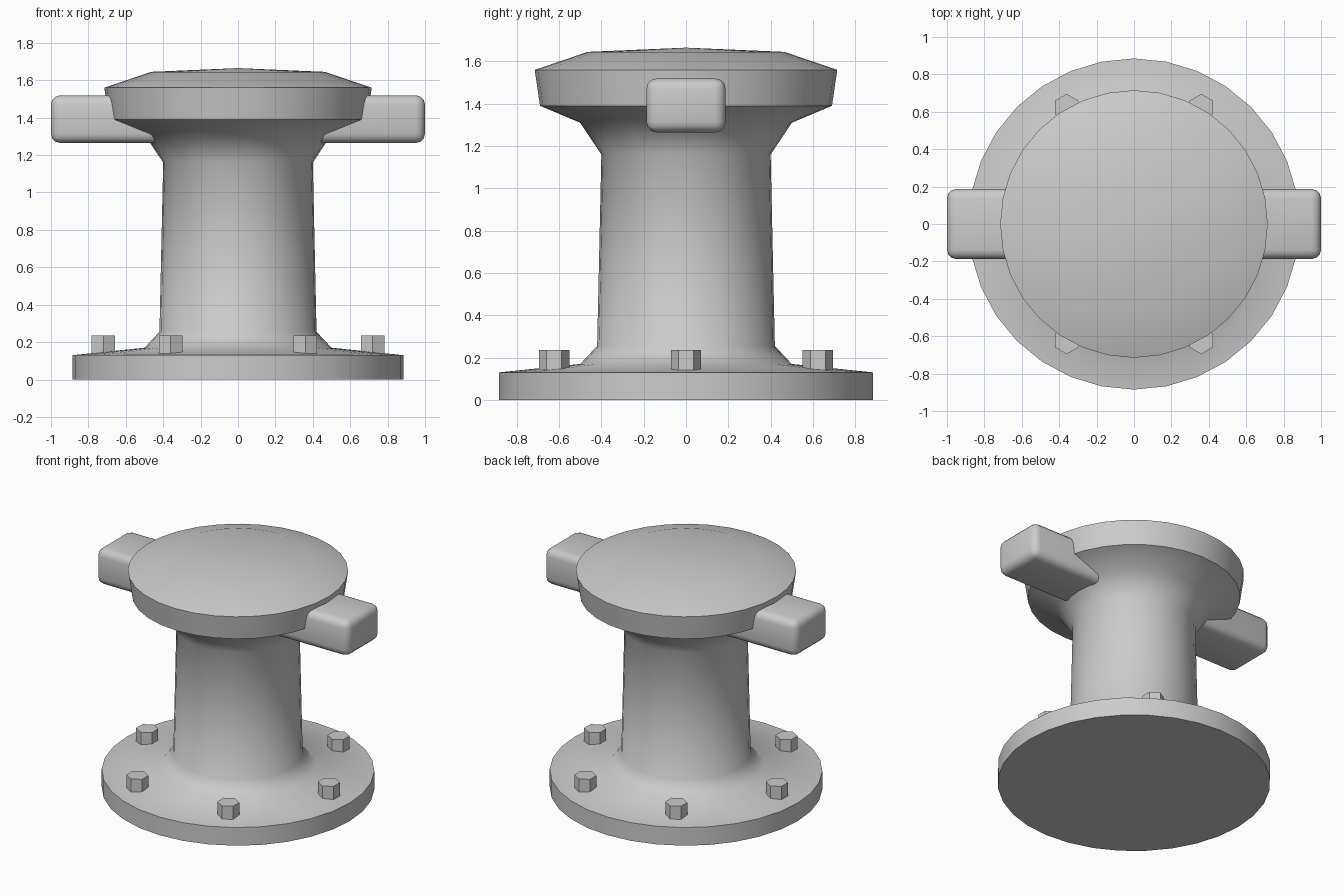
import bpy, bmesh
from math import sin, cos, pi, radians

if "Cube" in bpy.data.objects:
    bpy.data.objects.remove(bpy.data.objects["Cube"])


def add_object(name, bm, angle=None):
    bmesh.ops.recalc_face_normals(bm, faces=bm.faces)
    mesh = bpy.data.meshes.new(name)
    bm.to_mesh(mesh)
    bm.free()
    obj = bpy.data.objects.new(name, mesh)
    bpy.context.collection.objects.link(obj)
    if angle:
        bpy.ops.object.select_all(action='DESELECT')
        obj.select_set(True)
        bpy.context.view_layer.objects.active = obj
        bpy.ops.object.shade_smooth_by_angle(angle=radians(angle))
    return obj


def lathe(name, profile, sides, angle):
    """Revolve (radius, z) points around z, capping the bottom and closing at a top point."""
    bm = bmesh.new()
    rings = [[bm.verts.new((r * cos(2 * pi * i / sides), r * sin(2 * pi * i / sides), z))
              for i in range(sides)] for r, z in profile[:-1]]
    tip = bm.verts.new((0, 0, profile[-1][1]))
    bm.faces.new(rings[0])
    for i in range(sides):
        j = (i + 1) % sides
        for a, b in zip(rings, rings[1:]):
            bm.faces.new((a[i], a[j], b[j], b[i]))
        bm.faces.new((rings[-1][i], rings[-1][j], tip))
    return add_object(name, bm, angle)


# Flanged base, tapered post and flared cap in one turned body
lathe("bollard_body", [
    (0.885, 0), (0.885, 0.13), (0.50, 0.17), (0.42, 0.255), (0.40, 1.16),
    (0.50, 1.31), (0.69, 1.39), (0.715, 1.56), (0.465, 1.645), (0, 1.665)], 32, 42)

# Rounded cross bar through the head
bm = bmesh.new()
bmesh.ops.create_cube(bm, size=1)
bmesh.ops.scale(bm, vec=(2.0, 0.375, 0.255), verts=bm.verts)
bmesh.ops.translate(bm, vec=(0, 0, 1.392), verts=bm.verts)
bmesh.ops.bevel(bm, geom=bm.edges[:], offset=0.05, segments=3, profile=0.5, affect='EDGES')
add_object("cross_bar", bm, 40)

# Six hexagonal bolt heads around the flange, all turned the same way
for k in range(6):
    a = k * pi / 3
    bm = bmesh.new()
    hexagon = [bm.verts.new((0.72 * cos(a) + 0.072 * sin(i * pi / 3),
                             0.72 * sin(a) + 0.072 * cos(i * pi / 3), 0.10)) for i in range(6)]
    face = bm.faces.new(hexagon)
    top = bmesh.ops.extrude_face_region(bm, geom=[face], use_keep_orig=True)
    bmesh.ops.translate(bm, vec=(0, 0, 0.135),
                        verts=[v for v in top["geom"] if isinstance(v, bmesh.types.BMVert)])
    add_object(f"bolt_{k + 1}", bm)
